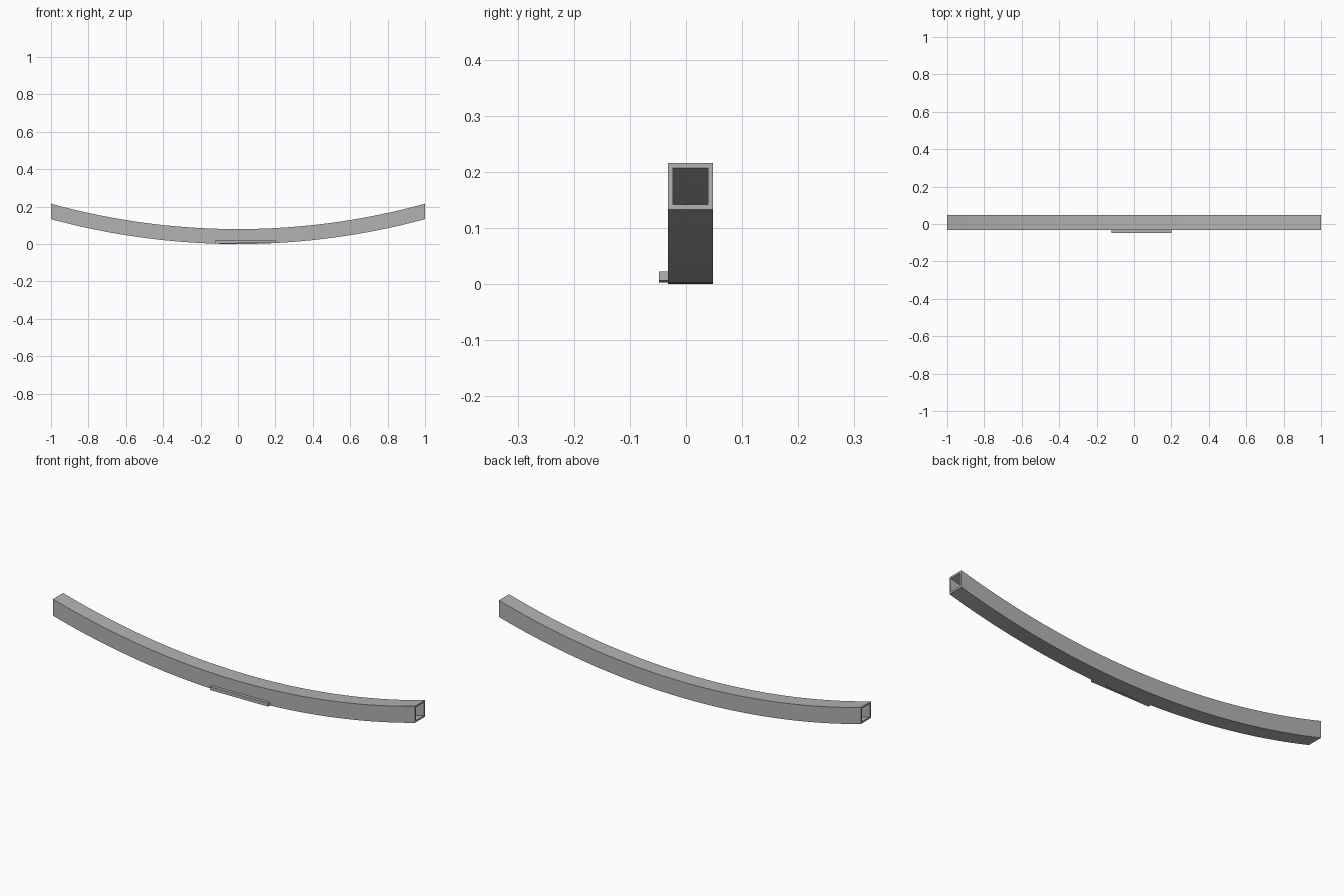
import bpy
import bmesh
import math

cube = bpy.data.objects.get("Cube")
if cube:
    bpy.data.objects.remove(cube, do_unlink=True)

RADIUS = 3.83      # underside of the beam
SIDE = 0.08        # outer width and height of the square tube
WALL = 0.0085
Y_MID = 0.008
SEGMENTS = 64

steel = bpy.data.materials.new("steel grey")
steel.use_nodes = True
colour = (0.45, 0.45, 0.45, 1)
steel.diffuse_color = colour
steel.node_tree.nodes["Principled BSDF"].inputs["Base Color"].default_value = colour


def add_object(name, bm):
    bmesh.ops.recalc_face_normals(bm, faces=bm.faces)
    mesh = bpy.data.meshes.new(name)
    bm.to_mesh(mesh)
    bm.free()
    mesh.materials.append(steel)
    obj = bpy.data.objects.new(name, mesh)
    bpy.context.collection.objects.link(obj)
    return obj


def arc_height(x, rise):
    """Height at x of the concentric arc lying `rise` above the underside."""
    return RADIUS - math.sqrt((RADIUS - rise) ** 2 - x * x)


# Curved hollow beam, its ends cut upright
def section(bm, x, inset):
    half = SIDE / 2 - inset
    low, high = arc_height(x, inset), arc_height(x, SIDE - inset)
    return [bm.verts.new((x, Y_MID + y, z)) for y, z in
            ((-half, low), (half, low), (half, high), (-half, high))]


bm = bmesh.new()
stations = [-1 + 2 * i / SEGMENTS for i in range(SEGMENTS + 1)]
outer = [section(bm, x, 0) for x in stations]
inner = [section(bm, x, WALL) for x in stations]
for k in range(4):
    n = (k + 1) % 4
    for skin in (outer, inner):
        for a, b in zip(skin, skin[1:]):
            bm.faces.new((a[k], a[n], b[n], b[k]))
    for end in (0, -1):
        bm.faces.new((outer[end][k], outer[end][n], inner[end][n], inner[end][k]))
beam = add_object("curved_beam", bm)
bpy.context.view_layer.objects.active = beam
beam.select_set(True)
bpy.ops.object.shade_smooth_by_angle(angle=math.radians(30))

# Small straight bar on the front, tangent to the curve
bm = bmesh.new()
bmesh.ops.create_cube(bm, size=1)
bar = add_object("front_bar", bm)
bar.scale = (0.32, 0.024, 0.0165)
bar.location = (0.04, -0.036, 0.0128)
bar.rotation_euler.y = -math.asin(0.04 / RADIUS)
